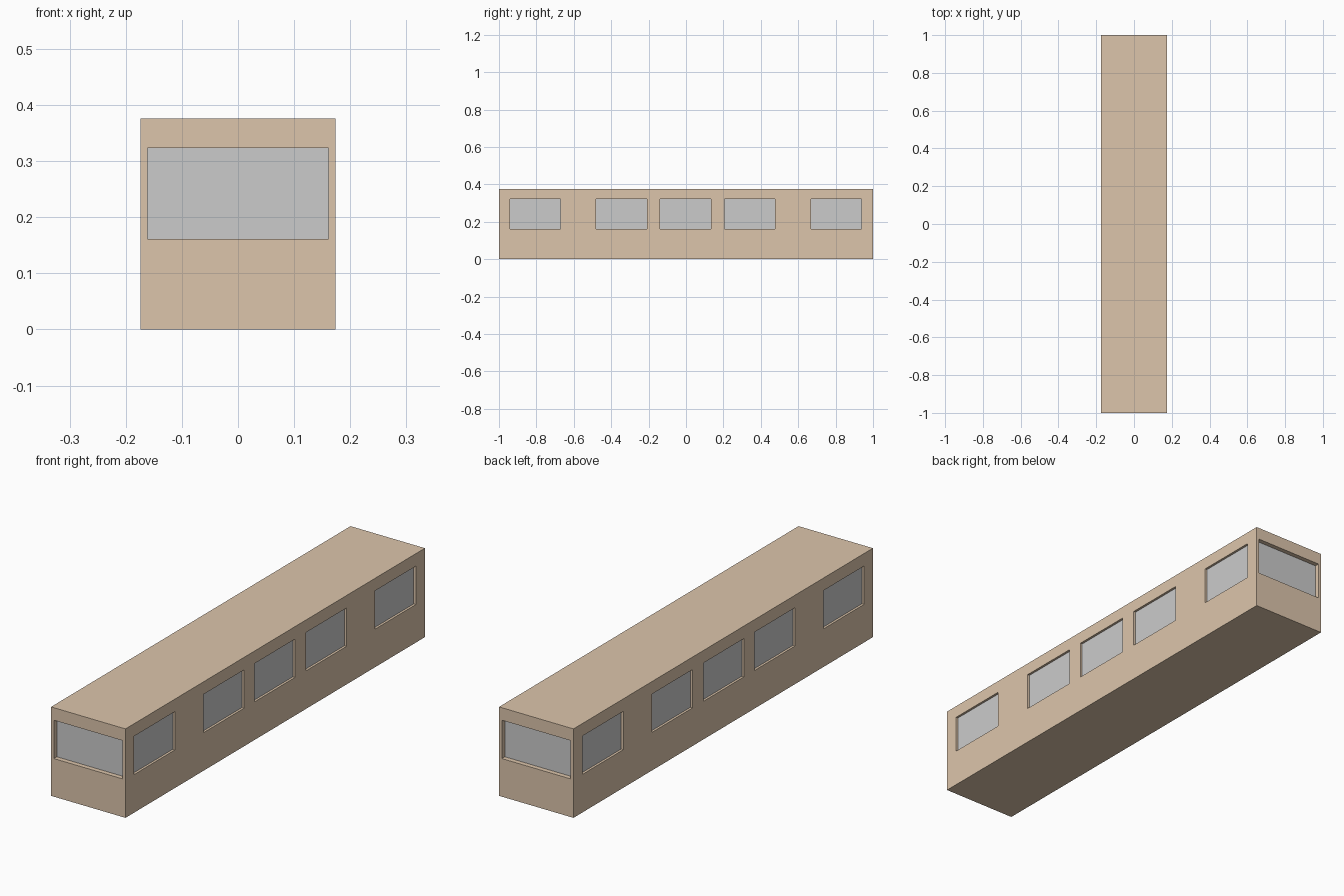
import bpy
from mathutils import Vector

if "Cube" in bpy.data.objects:
    bpy.data.objects.remove(bpy.data.objects["Cube"])

W, L, H = 0.348, 2.0, 0.376          # body width, length, height
Z0, Z1 = 0.161, 0.323                # window sill and head
SIDE_DEPTH, END_DEPTH, PANE = 0.01, 0.02, 0.004


def box(name, lo, hi):
    lo, hi = Vector(lo), Vector(hi)
    bpy.ops.mesh.primitive_cube_add(size=1, location=(lo + hi) / 2)
    ob = bpy.context.object
    ob.name = name
    ob.scale = hi - lo
    bpy.ops.object.transform_apply(location=False, rotation=False, scale=True)
    return ob


def cut(target, cutter):
    mod = target.modifiers.new("window_opening", 'BOOLEAN')
    mod.operation = 'DIFFERENCE'
    mod.solver = 'EXACT'
    mod.object = cutter
    bpy.context.view_layer.objects.active = target
    bpy.ops.object.modifier_apply(modifier=mod.name)
    bpy.data.objects.remove(cutter)


# Carriage body
body = box("carriage_body", (-W / 2, -L / 2, 0), (W / 2, L / 2, H))
paint = bpy.data.materials.new("tan_paint")
paint.diffuse_color = (0.72, 0.56, 0.41, 1)
paint.use_nodes = True
paint.node_tree.nodes["Principled BSDF"].inputs["Base Color"].default_value = paint.diffuse_color
body.data.materials.append(paint)


def window(name, axis, sign, centre, width, depth):
    """Recess an opening in one wall and seat a pane on its floor."""
    wall = (W if axis == 0 else L) / 2

    def slab(label, a, b):
        a, b = sorted((sign * a, sign * b))
        lo, hi = [0, 0, Z0], [0, 0, Z1]
        lo[axis], hi[axis] = a, b
        lo[1 - axis], hi[1 - axis] = centre - width / 2, centre + width / 2
        return box(label, lo, hi)

    cut(body, slab("cutter", wall - depth - PANE, wall + 0.05))
    slab(name, wall - depth - PANE, wall - depth)


# Five windows on each side, one wide window at each end
for sign, side in ((1, "right"), (-1, "left")):
    for i, y in enumerate((-0.806, -0.344, -0.003, 0.341, 0.803)):
        window(f"{side}_window_{i + 1}", 0, sign, y, 0.272, SIDE_DEPTH)
for sign, end in ((-1, "front"), (1, "back")):
    window(f"{end}_window", 1, sign, 0, 0.322, END_DEPTH)
